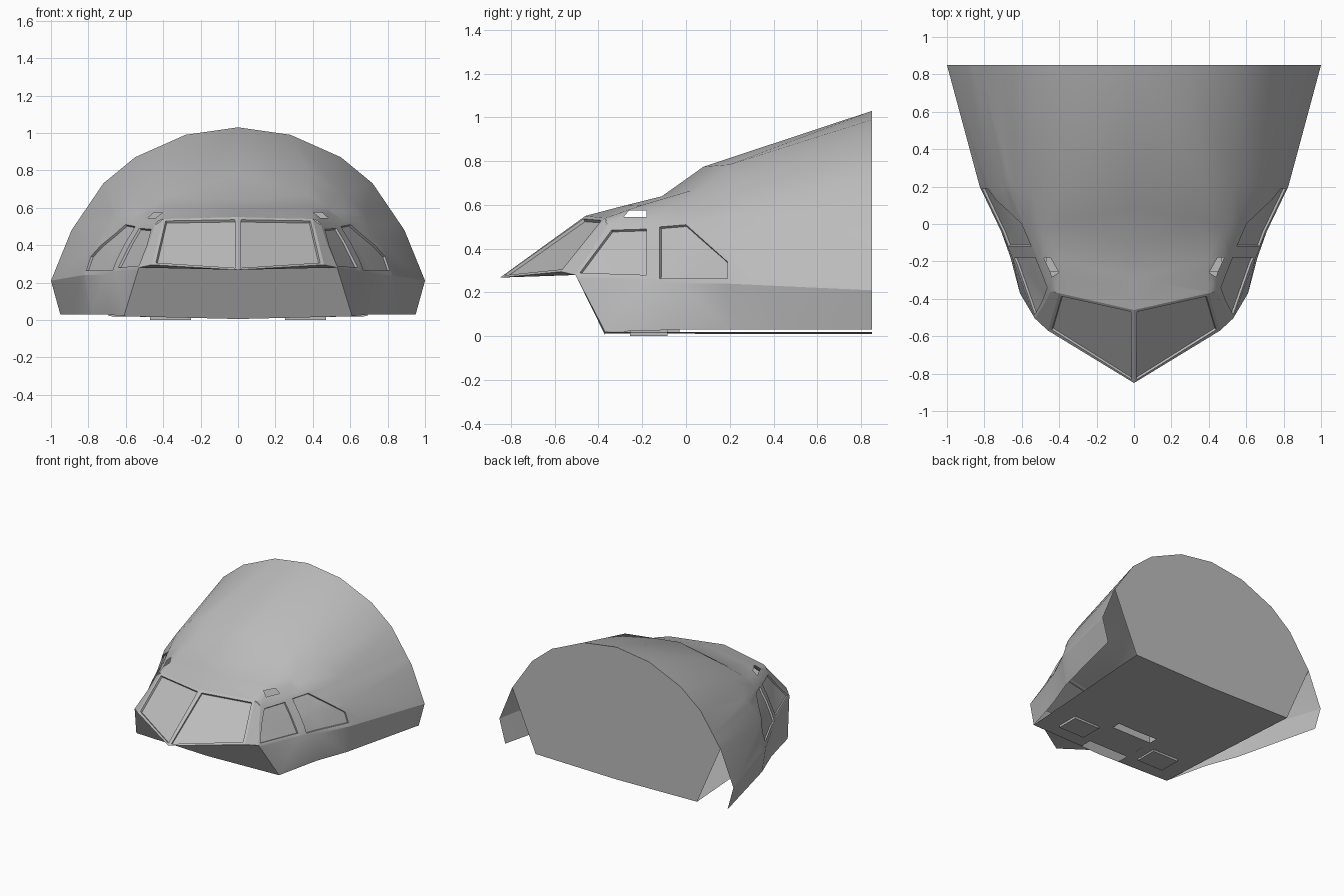
import bpy, bmesh, math
from mathutils import Vector

if "Cube" in bpy.data.objects:
    bpy.data.objects.remove(bpy.data.objects["Cube"])

grey = bpy.data.materials.new("hull_grey")
grey.diffuse_color = (0.5, 0.5, 0.5, 1)
grey.use_nodes = True
grey.node_tree.nodes["Principled BSDF"].inputs["Base Color"].default_value = grey.diffuse_color


def finish(name, bm, mirror=False, smooth=None):
    me = bpy.data.meshes.new(name)
    bm.to_mesh(me)
    bm.free()
    me.materials.append(grey)
    ob = bpy.data.objects.new(name, me)
    bpy.context.collection.objects.link(ob)
    if mirror:
        m = ob.modifiers.new("mirror", 'MIRROR')
        m.use_clip = True
    if smooth:
        bpy.ops.object.select_all(action='DESELECT')
        ob.select_set(True)
        bpy.context.view_layer.objects.active = ob
        bpy.ops.object.shade_smooth_by_angle(angle=math.radians(smooth))
    return ob


def outward(bm, ref):
    bmesh.ops.recalc_face_normals(bm, faces=bm.faces)
    bm.normal_update()
    if sum(f.normal.dot(ref) * f.calc_area() for f in bm.faces) < 0:
        bmesh.ops.reverse_faces(bm, faces=bm.faces)
    bm.normal_update()


def polygons(name, polys, mirror=False):
    bm = bmesh.new()
    for p in polys:
        bm.faces.new([bm.verts.new(v) for v in p])
    bmesh.ops.remove_doubles(bm, verts=bm.verts, dist=0.0005)
    return finish(name, bm, mirror)


def box(name, lo, hi, mirror=False):
    bm = bmesh.new()
    bmesh.ops.create_cube(bm, size=1)
    for v in bm.verts:
        v.co = [l + (c + 0.5) * (h - l) for c, l, h in zip(v.co, lo, hi)]
    return finish(name, bm, mirror)


# Hull skin: right-half sections from the roof centre down to the lower edge
back = [(0, 1.03), (.28, .99), (.55, .87), (.72, .73), (.89, .48), (1, .21), (.95, .03)]
sections = [
    [(x, .85, z) for x, z in back],
    [(0, .08, .775), (.38, .2, .785), (.55, .2, .68), (.67, .2, .55), (.77, .2, .40),
     (.825, .2, .24), (.79, .2, .03)],
    [(0, -.11, .64), (.38, .02, .665), (.48, -.02, .60), (.57, -.04, .53), (.65, -.04, .40),
     (.71, -.04, .24), (.70, -.04, .03)],
    [(0, -.29, .595), (.39, -.2, .60), (.45, -.19, .57), (.51, -.18, .52), (.575, -.18, .41),
     (.65, -.18, .26), (.66, -.18, .025)],
    [(0, -.46, .55), (.40, -.37, .54), (.425, -.365, .53), (.445, -.36, .505), (.475, -.42, .41),
     (.53, -.505, .28), (.61, -.37, .02)],
]
bm = bmesh.new()
rows = [[bm.verts.new(p) for p in s] for s in sections]
for a, b in zip(rows, rows[1:]):
    for i in range(len(a) - 1):
        bm.faces.new((a[i], a[i + 1], b[i + 1], b[i]))
bmesh.ops.triangulate(bm, faces=[f for f in bm.faces if f.calc_center_median().y < .1])
outward(bm, Vector((1, 0, .5)))

# Side windows: cut the outline (y, z) into the skin, then recess or open it
front_window = [(-.34, .485), (-.18, .49), (-.18, .28), (-.485, .29)]
rear_window = [(-.12, .5), (0, .51), (.19, .34), (.19, .265), (-.12, .265)]
brow_window = [(-.26, .575), (-.18, .575), (-.18, .545), (-.285, .545)]
for poly, opening in ((front_window, 0), (rear_window, 0), (brow_window, 1)):
    cy = sum(p[0] for p in poly) / len(poly)
    cz = sum(p[1] for p in poly) / len(poly)
    faces = [f for f in bm.faces if f.calc_center_median().x > .2]
    for (y0, z0), (y1, z1) in zip(poly, poly[1:] + poly[:1]):
        n = Vector((0, z1 - z0, y0 - y1))
        if n.dot(Vector((0, cy - y0, cz - z0))) > 0:
            n = -n
        o = Vector((0, y0, z0))
        geom = faces + list({e for f in faces for e in f.edges}) + list({v for f in faces for v in f.verts})
        r = bmesh.ops.bisect_plane(bm, geom=geom, dist=1e-5, plane_co=o, plane_no=n)
        new = set(g for g in r["geom"] if isinstance(g, bmesh.types.BMFace)) | set(f for f in faces if f.is_valid)
        faces = [f for f in new if (f.calc_center_median() - o).dot(n) < 0]
    if opening:
        bmesh.ops.delete(bm, geom=faces, context='FACES')
    else:
        bm.normal_update()
        bmesh.ops.inset_region(bm, faces=faces, thickness=.003, depth=-.012, use_even_offset=True)
finish("hull_skin", bm, True, 25)

# Windshield: one frame per side with a recessed pane, plus the corner post
top_in, top_out = (0, -.46, .55), (.40, -.37, .54)
sill_out, tip = (.46, -.57, .295), (0, -.85, .268)
bm = bmesh.new()
frame = [(.03, -.83, .27), (.03, -.49, .55)]
v = [bm.verts.new(p) for p in (top_in, top_out, sill_out, tip)]
bm.faces.new(v)
outward(bm, Vector((.3, -1, .6)))
bmesh.ops.inset_individual(bm, faces=list(bm.faces), thickness=.024, depth=0)
pane = [f for f in bm.faces if all(not q.is_boundary for q in f.verts)]
bmesh.ops.inset_individual(bm, faces=pane, thickness=.004, depth=-.014)
finish("windshield", bm, True)
polygons("corner_post", [[top_out, (.445, -.36, .505), (.475, -.42, .41), (.53, -.505, .28), sill_out]], True)

# Sill under the windshield and the sloped chin wall
polygons("windshield_sill", [[tip, sill_out, (.53, -.505, .28), (0, -.50, .28)]], True)
polygons("chin_wall", [[(0, -.37, .005), (.61, -.37, .02), (.53, -.505, .28), (0, -.50, .28)]], True)

# Rear bulkhead
polygons("rear_bulkhead", [[(x, .85, z) for x, z in back[:5]] + [(.69, .85, .02), (0, .85, .008)]], True)

# Floor with a centre notch, notch pedestal and two seat bases
polygons("floor", [
    [(0, .85, .01), (.69, .85, .02), (.636, .04, .02), (0, .04, .01)],
    [(.17, .04, .0127), (.636, .04, .02), (.61, -.37, .02), (.17, -.37, .0127)]], True)
box("centre_pedestal", (-.17, -.28, .013), (.17, -.03, .20))
box("seat_base", (.25, -.255, 0), (.47, -.085, .03), True)
